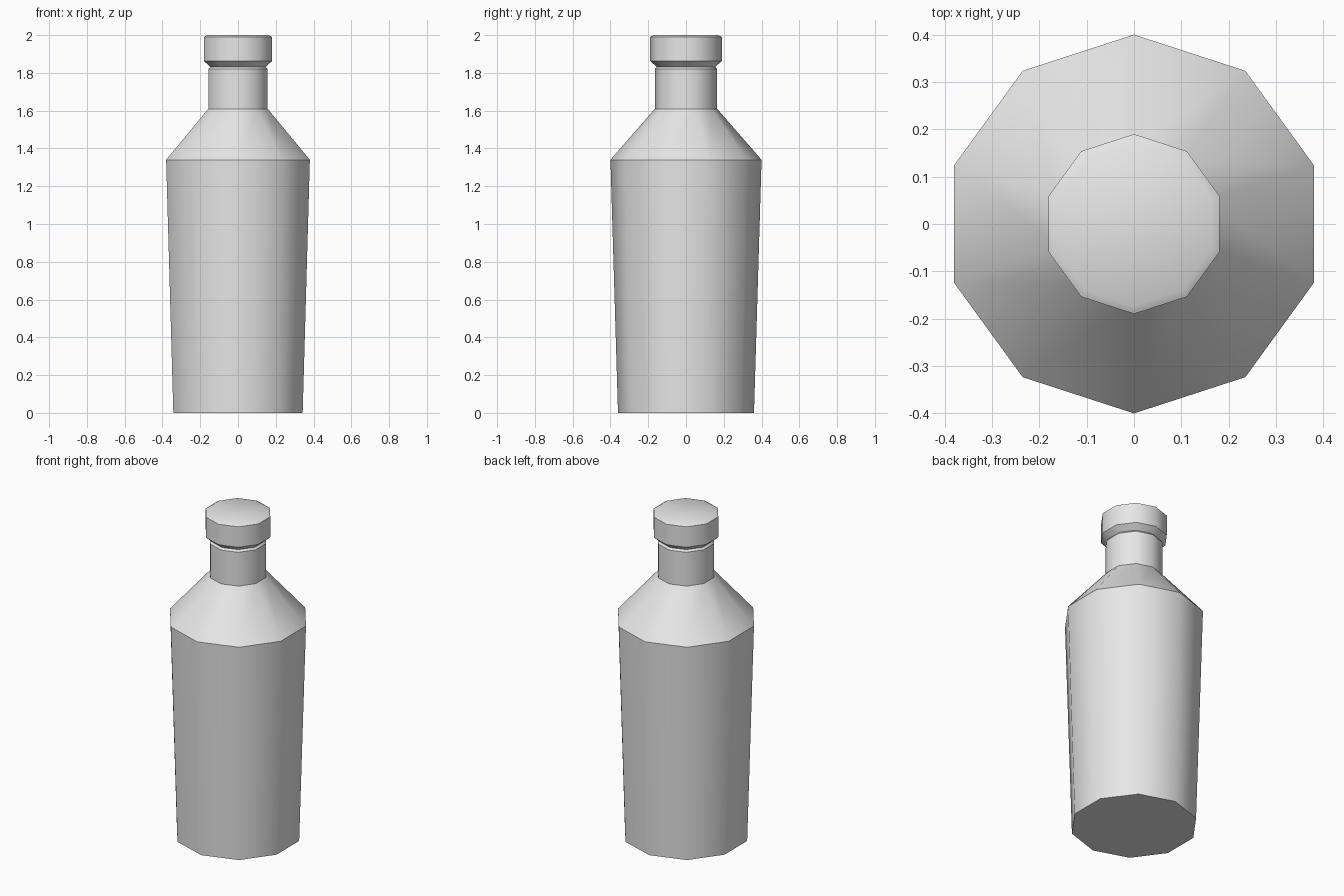
import bpy
import bmesh
import math

SIDES = 10

cube = bpy.data.objects.get("Cube")
if cube:
    bpy.data.objects.remove(cube, do_unlink=True)

# Single plain grey material
grey = bpy.data.materials.new("light grey")
grey.use_nodes = True
colour = (0.8, 0.8, 0.8, 1)
grey.diffuse_color = colour
grey.node_tree.nodes["Principled BSDF"].inputs["Base Color"].default_value = colour


def lathe(name, profile, cap_bottom=False, cap_top=False):
    """Sweep a (radius, height) profile around z with ten sides."""
    bm = bmesh.new()
    rings = []
    for radius, z in profile:
        ring = []
        for i in range(SIDES):
            a = math.pi / 2 + math.tau * i / SIDES
            ring.append(bm.verts.new((radius * math.cos(a), radius * math.sin(a), z)))
        rings.append(ring)
    for low, high in zip(rings, rings[1:]):
        for i in range(SIDES):
            j = (i + 1) % SIDES
            bm.faces.new((low[i], low[j], high[j], high[i]))
    if cap_bottom:
        bm.faces.new(rings[0][::-1])
    if cap_top:
        bm.faces.new(rings[-1])
    mesh = bpy.data.meshes.new(name)
    bm.to_mesh(mesh)
    bm.free()
    mesh.materials.append(grey)
    obj = bpy.data.objects.new(name, mesh)
    bpy.context.collection.objects.link(obj)
    bpy.ops.object.select_all(action="DESELECT")
    obj.select_set(True)
    bpy.context.view_layer.objects.active = obj
    # Upright edges turn by 36 degrees and stay smooth, the ridges stay sharp
    bpy.ops.object.shade_smooth_by_angle(angle=math.radians(38))
    return obj


# Tapered body, sloping shoulder, neck and bevelled lip
lathe("bottle", [(0.36, 0), (0.4, 1.34), (0.165, 1.61), (0.165, 1.82),
                 (0.155, 1.832)], cap_bottom=True)

# Flared stopper with a softly bevelled top
lathe("stopper", [(0.155, 1.832), (0.19, 1.863), (0.19, 1.99), (0.172, 2)],
      cap_top=True)
